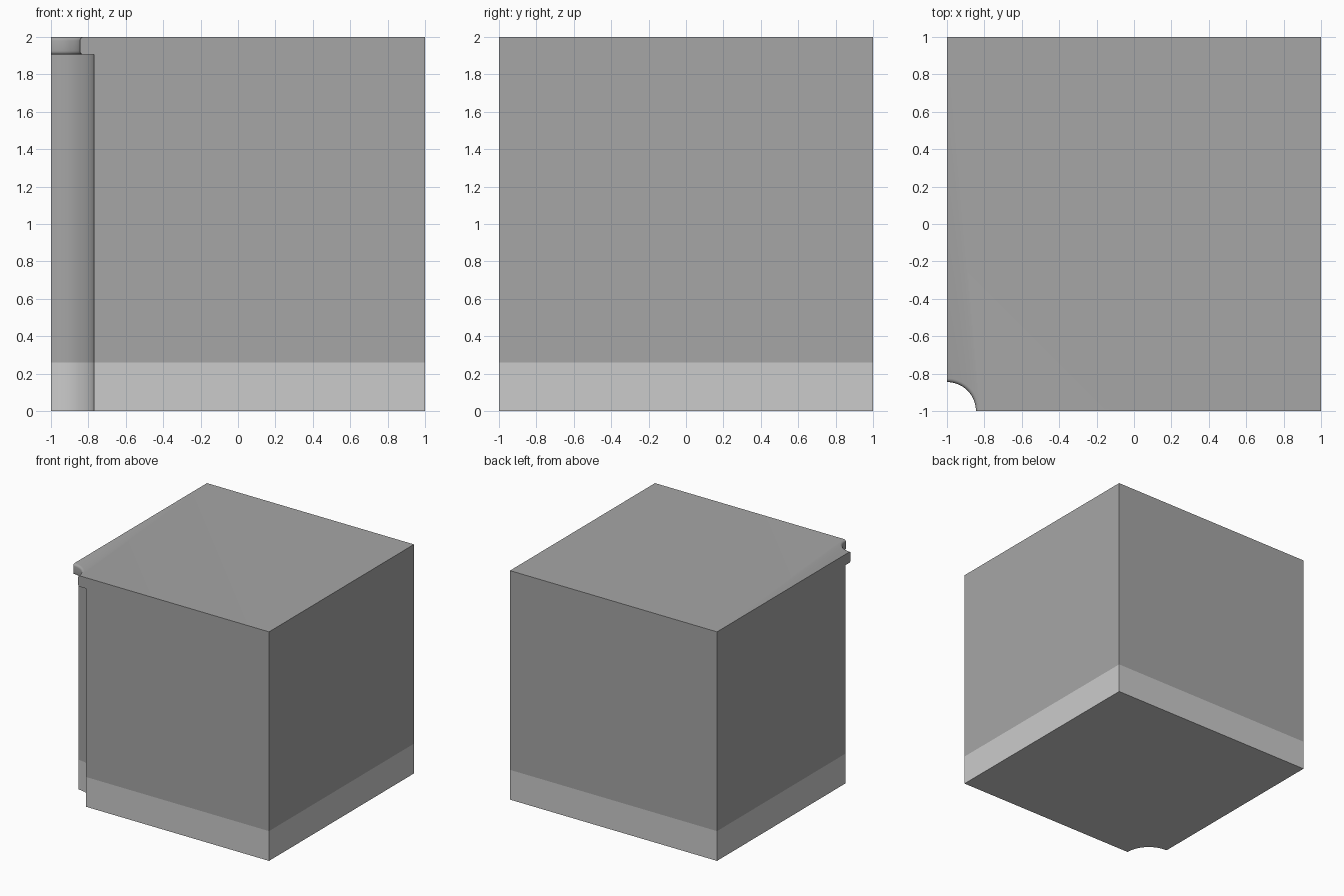
import bpy, bmesh
from math import sin, cos, pi, radians

if "Cube" in bpy.data.objects:
    bpy.data.objects.remove(bpy.data.objects["Cube"])

SEGS = 20  # divisions of the concave quarter-round corner


def material(name, grey):
    m = bpy.data.materials.new(name)
    m.diffuse_color = (grey, grey, grey, 1)
    m.use_nodes = True
    m.node_tree.nodes["Principled BSDF"].inputs["Base Color"].default_value = m.diffuse_color
    return m


def corner_block(name, profile, mat, bottom=False, top=False):
    """Square block whose (-x, -y) corner is scooped by a profile of (radius, z)."""
    bm = bmesh.new()
    rows = []
    for r, z in profile:
        rows.append([bm.verts.new((-1 + r * cos(i / SEGS * pi / 2),
                                   -1 + r * sin(i / SEGS * pi / 2), z))
                     for i in range(SEGS + 1)])
    corners = [[bm.verts.new((x, y, z)) for x, y in ((-1, 1), (1, 1), (1, -1))]
               for z in (profile[0][1], profile[-1][1])]
    lo, hi = corners
    # scooped wall
    for a, b in zip(rows, rows[1:]):
        for i in range(SEGS):
            bm.faces.new((a[i], a[i + 1], b[i + 1], b[i]))
    # back and right walls
    for i in range(2):
        bm.faces.new((lo[i], lo[i + 1], hi[i + 1], hi[i]))
    # front and left walls follow the profile
    bm.faces.new([row[0] for row in rows] + [hi[2], lo[2]])
    bm.faces.new([row[-1] for row in rows] + [hi[0], lo[0]])
    if bottom:
        bm.faces.new(rows[0] + lo)
    if top:
        bm.faces.new(rows[-1] + hi)
    bmesh.ops.recalc_face_normals(bm, faces=bm.faces)
    # open shells: make sure the back wall faces outward
    bm.normal_update()
    back = next(f for f in bm.faces if all(abs(v.co.y - 1) < 1e-5 for v in f.verts))
    if back.normal.y < 0:
        bmesh.ops.reverse_faces(bm, faces=bm.faces)

    me = bpy.data.meshes.new(name)
    bm.to_mesh(me)
    bm.free()
    me.materials.append(mat)
    ob = bpy.data.objects.new(name, me)
    bpy.context.collection.objects.link(ob)
    bpy.ops.object.select_all(action='DESELECT')
    ob.select_set(True)
    bpy.context.view_layer.objects.active = ob
    bpy.ops.object.shade_smooth_by_angle(angle=radians(30))
    return ob


WALL, LIP, ROUND = 0.23, 0.155, 0.02
BAND_Z, LIP_Z, TOP_Z = 0.26, 1.905, 2.0

# rounded nosing profile of the overhanging lip
steps = [i / 4 * pi / 2 for i in range(5)]
nosing = [(LIP + ROUND * (1 - sin(t)), LIP_Z + ROUND * (1 - cos(t))) for t in steps]
nosing += [(LIP + ROUND * (1 - cos(t)), TOP_Z - ROUND * (1 - sin(t))) for t in steps]

# pale base band
corner_block("base_band", [(WALL, 0), (WALL, BAND_Z)],
             material("pale_grey", 0.8), bottom=True)

# main body with the lip at the top of the scooped corner
corner_block("body", [(WALL, BAND_Z), (WALL, LIP_Z)] + nosing,
             material("mid_grey", 0.38), top=True)
